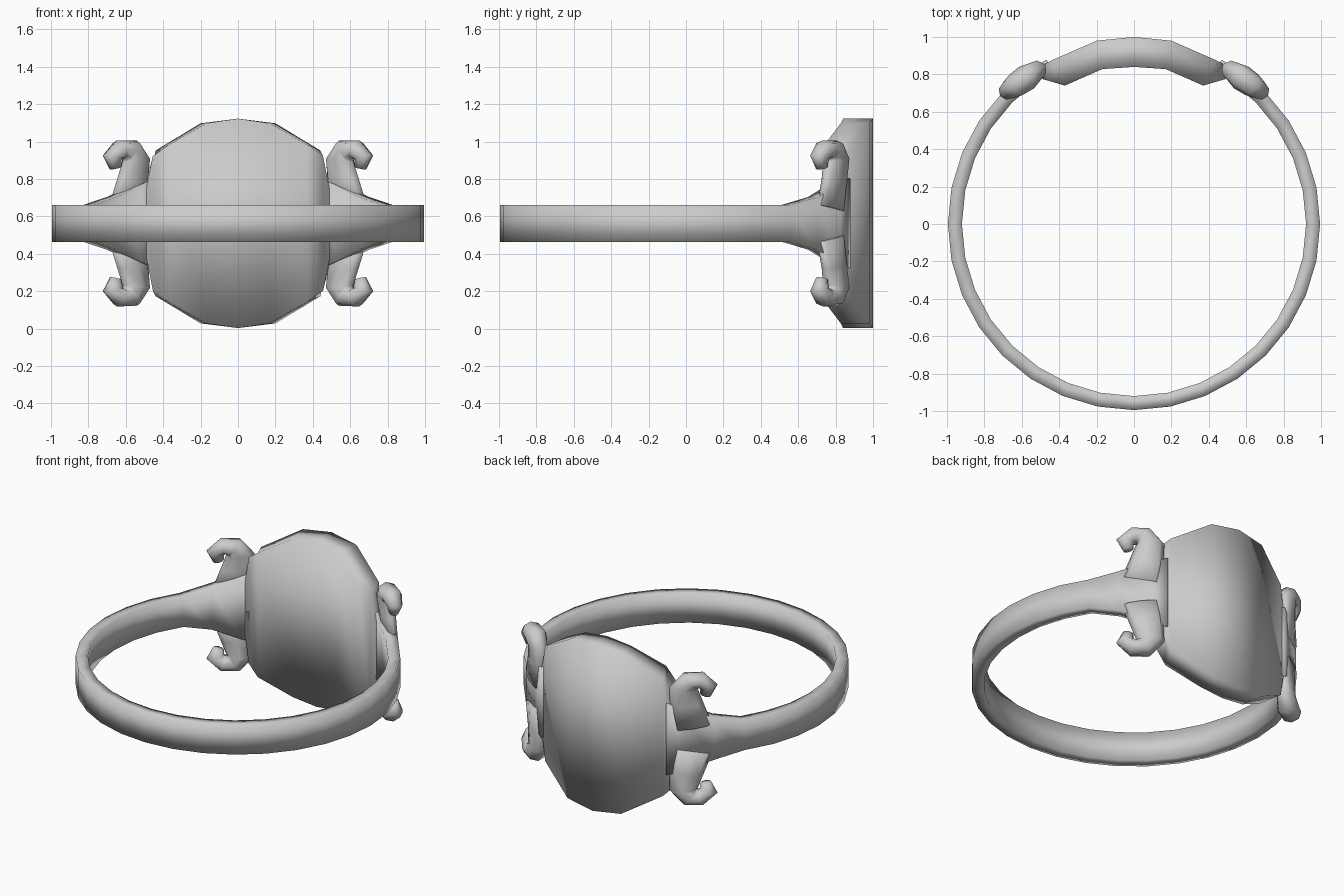
import bpy
import bmesh
import math
from mathutils import Vector

if "Cube" in bpy.data.objects:
    bpy.data.objects.remove(bpy.data.objects["Cube"])

MID = 0.5625          # height of the band's centre line

metal = bpy.data.materials.new("grey metal")
metal.use_nodes = True
grey = (0.6, 0.6, 0.6, 1)
metal.diffuse_color = grey
metal.node_tree.nodes["Principled BSDF"].inputs["Base Color"].default_value = grey


def loft(name, sections):
    """Skin a list of equal-length rings and cap both ends."""
    bm = bmesh.new()
    rings = [[bm.verts.new(p) for p in s] for s in sections]
    n = len(rings[0])
    for a, b in zip(rings, rings[1:]):
        for i in range(n):
            j = (i + 1) % n
            bm.faces.new((a[i], a[j], b[j], b[i]))
    bm.faces.new(rings[0])
    bm.faces.new(rings[-1])
    bmesh.ops.recalc_face_normals(bm, faces=bm.faces)
    for f in bm.faces:
        f.smooth = True
    mesh = bpy.data.meshes.new(name)
    bm.to_mesh(mesh)
    bm.free()
    mesh.materials.append(metal)
    obj = bpy.data.objects.new(name, mesh)
    bpy.context.collection.objects.link(obj)
    return obj


# Band: a flat hoop that grows taller at the shoulders beside the plate
def band_section(deg):
    side = abs(deg)
    height = {28: 0.24, 33.75: 0.21, 45: 0.14}.get(side, 0.0985)
    a = math.radians(deg)
    r_in, r_out = (0.92, 0.995)
    return [(r * math.sin(a), r * math.cos(a), MID + h)
            for r, h in ((r_in, -height), (r_out, -height),
                         (r_out, height), (r_in, height))]


step = 360 / 32
angles = [28] + [step * i for i in range(3, 30)] + [332]
angles = [a if a <= 180 else a - 360 for a in angles]
loft("band", [band_section(a) for a in angles])

# Plate: curved disc, each row is inner x, y, half height, outer x, y, half height
half = [
    (0.00, 0.84, 0.56, 0.00, 1.00, 0.56),
    (0.17, 0.828, 0.535, 0.20, 0.98, 0.535),
    (0.37, 0.74, 0.42, 0.44, 0.875, 0.39),
    (0.455, 0.765, 0.36, 0.465, 0.862, 0.28),
    (0.49, 0.775, 0.18, 0.50, 0.845, 0.18),
]


def plate_section(row, s):
    xi, yi, hi, xo, yo, ho = row
    return [(s * xi, yi, MID - hi), (s * xo, yo, MID - ho),
            (s * xo, yo, MID + ho), (s * xi, yi, MID + hi)]


loft("face_plate", [plate_section(r, -1) for r in half[:0:-1]]
     + [plate_section(r, 1) for r in half])

# Scrolls: hooked arms, each row is x, height above centre, half width, half depth
hook = [
    (0.59, 0.08, 0.10, 0.04),
    (0.56, 0.23, 0.085, 0.045),
    (0.545, 0.34, 0.072, 0.06),
    (0.575, 0.39, 0.062, 0.07),
    (0.63, 0.395, 0.052, 0.065),
    (0.672, 0.355, 0.045, 0.05),
    (0.655, 0.295, 0.028, 0.03),
]
outward = Vector((0.57, 0.82))


def scroll(name, sx, sz):
    sections = []
    for i, (x, z, w, d) in enumerate(hook):
        before, after = hook[max(i - 1, 0)], hook[min(i + 1, len(hook) - 1)]
        t = Vector((after[0] - before[0], after[1] - before[1])).normalized()
        ring = []
        for k in range(8):
            a = math.tau * k / 8
            px = x - t.y * w * math.cos(a)
            pz = z + t.x * w * math.cos(a)
            py = 0.765 - 0.7 * (px - 0.6)
            out = outward * d * math.sin(a)
            ring.append((sx * (px + out.x), py + out.y, MID + sz * pz))
        sections.append(ring)
    loft(name, sections)


for side, sx in (("left", 1), ("right", -1)):
    for level, sz in (("upper", 1), ("lower", -1)):
        scroll(f"{level}_{side}_scroll", sx, sz)
